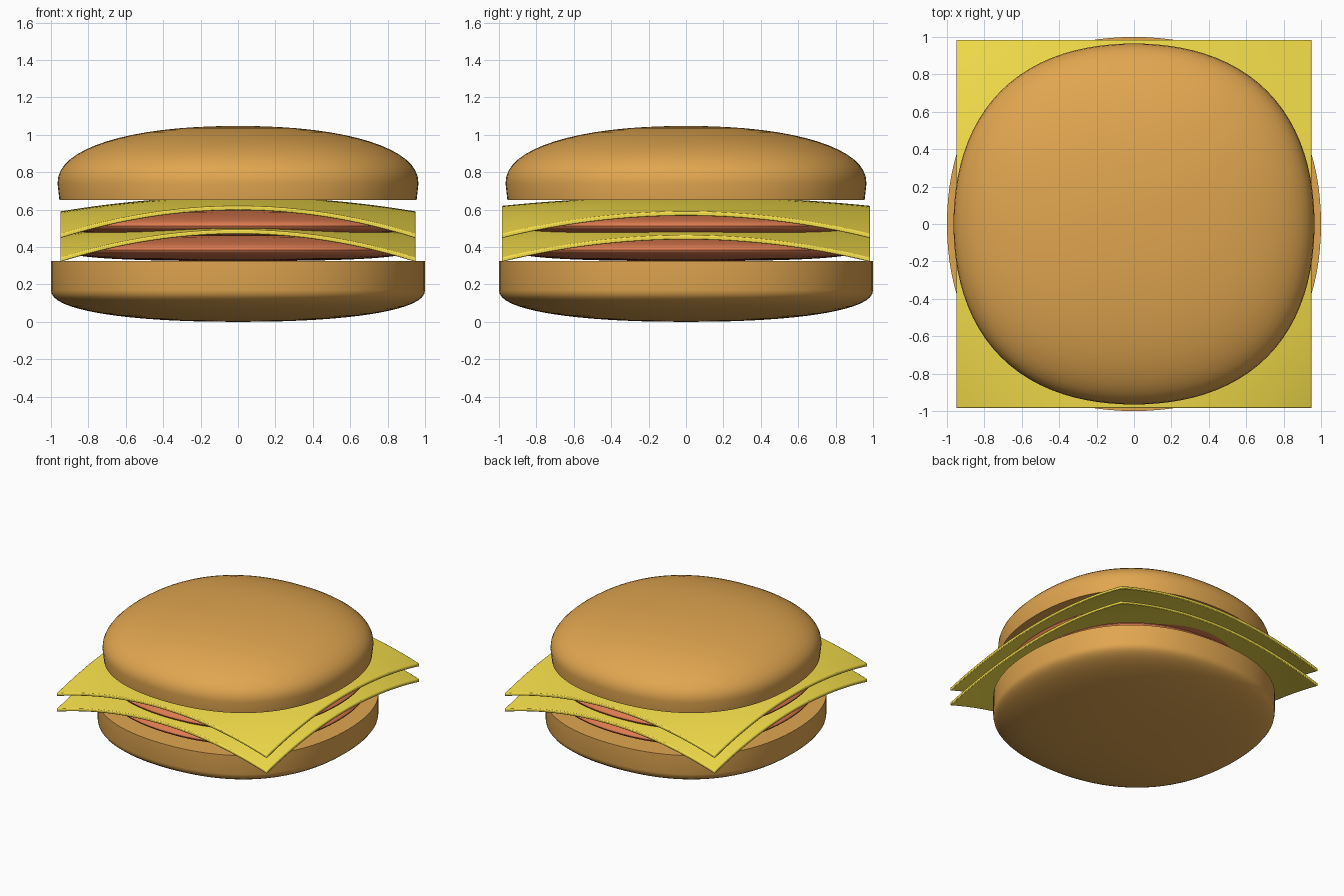
import bpy, bmesh, math

if "Cube" in bpy.data.objects:
    bpy.data.objects.remove(bpy.data.objects["Cube"])

SEG = 96


def material(name, rgb):
    m = bpy.data.materials.new(name)
    m.diffuse_color = (*rgb, 1)
    m.use_nodes = True
    m.node_tree.nodes["Principled BSDF"].inputs["Base Color"].default_value = m.diffuse_color
    return m


BUN = material("toasted_bun", (0.75, 0.38, 0.08))
CHEESE = material("yellow_cheese", (0.92, 0.74, 0.07))
PATTY = material("cooked_patty", (0.73, 0.20, 0.08))


def finish(bm, name, mat):
    bmesh.ops.recalc_face_normals(bm, faces=bm.faces)
    me = bpy.data.meshes.new(name)
    bm.to_mesh(me)
    bm.free()
    me.materials.append(mat)
    ob = bpy.data.objects.new(name, me)
    bpy.context.collection.objects.link(ob)
    bpy.context.view_layer.objects.active = ob
    ob.select_set(True)
    bpy.ops.object.shade_smooth_by_angle(angle=math.radians(40))
    ob.select_set(False)
    return ob


def dome(radius, z, height, n, steps=16):
    """Superelliptic quarter profile from the rim to near the axis."""
    pts = []
    for i in range(steps):
        t = math.pi / 2 * i / steps
        pts.append((radius * math.cos(t) ** (2 / n),
                    z + height * math.sin(t) ** (2 / n)))
    return pts


def lathe(name, profile, z_bottom, z_top, mat):
    """Loft a bottom-to-top profile around z with a slightly squared outline."""
    bm = bmesh.new()
    rings = []
    for r, z in profile:
        ring = []
        for k in range(SEG):
            a = 2 * math.pi * k / SEG
            q = r * (1 + 0.0215 * (1 - math.cos(4 * a)))
            ring.append(bm.verts.new((q * math.cos(a), q * math.sin(a), z)))
        rings.append(ring)
    for lo, hi in zip(rings, rings[1:]):
        for k in range(SEG):
            j = (k + 1) % SEG
            bm.faces.new((lo[k], lo[j], hi[j], hi[k]))
    for ring, z in ((rings[0], z_bottom), (rings[-1], z_top)):
        c = bm.verts.new((0, 0, z))
        for k in range(SEG):
            bm.faces.new((ring[k], ring[(k + 1) % SEG], c))
    return finish(bm, name, mat)


def cheese_slice(name, z):
    """Square sheet drooping towards its corners."""
    bm = bmesh.new()
    bmesh.ops.create_grid(bm, x_segments=32, y_segments=32, size=1)
    for v in bm.verts:
        x2, y2 = v.co.x ** 2, v.co.y ** 2
        drop = 0.08 * x2 + 0.05 * y2 + 0.07 * x2 * y2
        v.co = (v.co.x * 0.95, v.co.y * 0.985, z - drop)
    top = list(bm.faces)
    ret = bmesh.ops.extrude_face_region(bm, geom=top, use_keep_orig=True)
    for v in ret["geom"]:
        if isinstance(v, bmesh.types.BMVert):
            v.co.z -= 0.024
    ob = finish(bm, name, CHEESE)
    bev = ob.modifiers.new("soft_edges", "BEVEL")
    bev.width = 0.006
    bev.segments = 2
    bev.limit_method = 'ANGLE'
    bev.angle_limit = math.radians(50)
    return ob


# Bottom bun: rounded underneath, flat on top
lathe("bottom_bun", dome(1.0, 0.17, -0.17, 2.25)[::-1] + [(1.0, 0.325)],
      0.0, 0.325, BUN)

# Two layers of patty and cheese
for i, label in enumerate(("lower", "upper")):
    dz = 0.127 * i
    under = dome(0.92, 0.385, -0.06, 2.6)[::-1]
    over = dome(0.92, 0.385, 0.085, 2.2)[1:]
    lathe(label + "_patty", [(r, z + dz) for r, z in under + over],
          0.325 + dz, 0.47 + dz, PATTY)
    cheese_slice(label + "_cheese", 0.543 + dz)

# Top bun: flat underneath, domed on top
lathe("top_bun", [(0.955, 0.65)] + dome(0.965, 0.74, 0.307, 2.2),
      0.65, 1.047, BUN)
